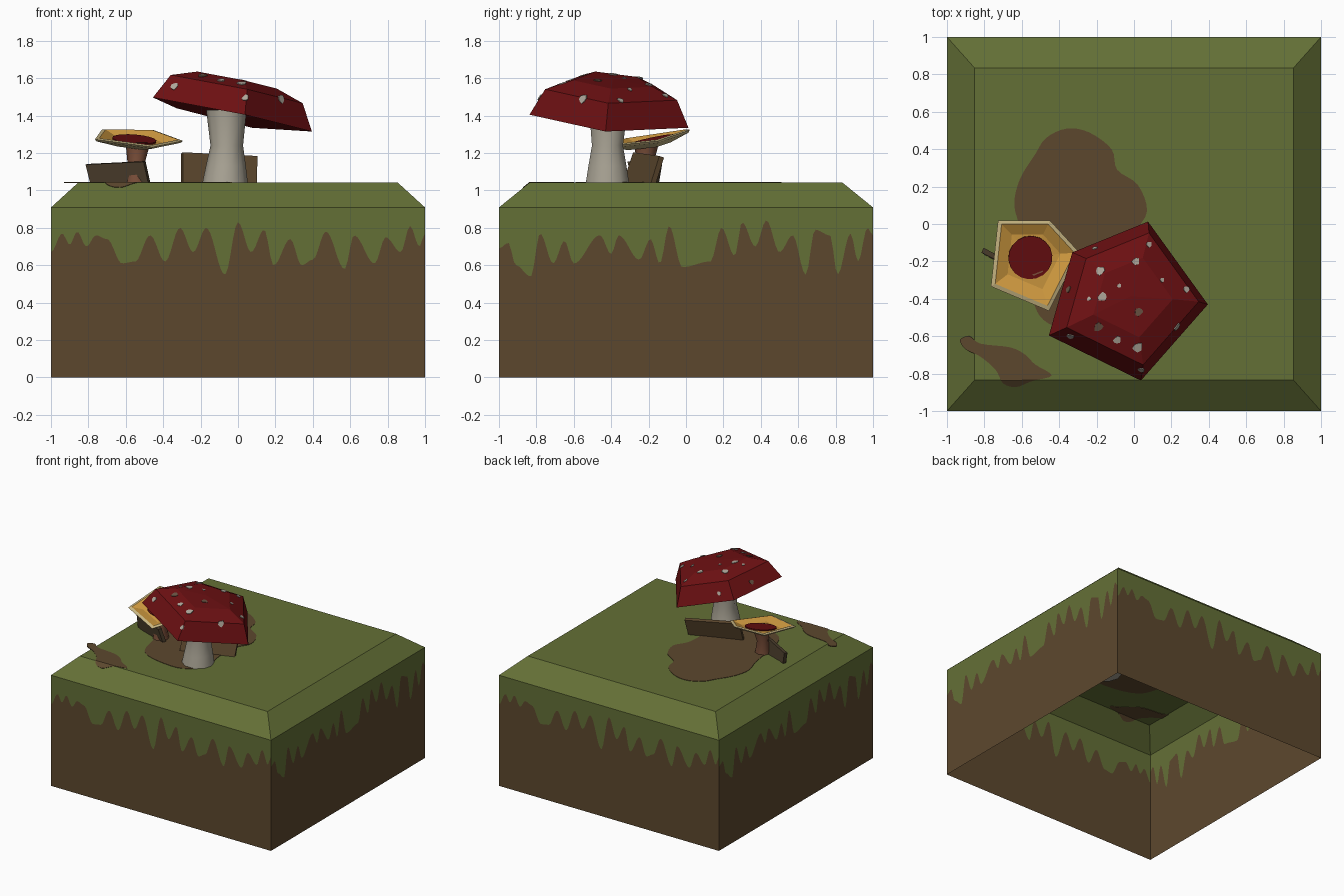
import bpy, bmesh, math
from mathutils import Vector
from mathutils.bvhtree import BVHTree

if "Cube" in bpy.data.objects:
    bpy.data.objects.remove(bpy.data.objects["Cube"])


def mat(name, r, g, b):
    m = bpy.data.materials.new(name)
    m.diffuse_color = (r, g, b, 1)
    m.use_nodes = True
    m.node_tree.nodes["Principled BSDF"].inputs["Base Color"].default_value = m.diffuse_color
    return m


GRASS = mat("grass green", .127, .162, .037)
SOIL = mat("soil brown", .108, .064, .027)
RED = mat("cap red", .15, .005, .006)
STEM = mat("stem grey", .40, .37, .30)
SPOT = mat("spot grey", .42, .38, .32)
DULL = mat("dull spot", .14, .085, .055)
ORANGE = mat("bowl orange", .68, .35, .055)
CREAM = mat("rim cream", .62, .50, .24)
STALK = mat("stalk rust", .19, .075, .04)
BARK = mat("bark brown", .07, .047, .025)


def finish(name, bm, mats, recalc=True):
    if recalc:
        bmesh.ops.recalc_face_normals(bm, faces=bm.faces[:])
    me = bpy.data.meshes.new(name)
    bm.to_mesh(me)
    bm.free()
    for m in mats:
        me.materials.append(m)
    ob = bpy.data.objects.new(name, me)
    bpy.context.scene.collection.objects.link(ob)
    return ob


def skin(bm, rings, mats_idx):
    """Join successive rings of points with quads; returns the vertex rings."""
    vr = [[bm.verts.new(p) for p in r] for r in rings]
    n = len(vr[0])
    for a, b, mi in zip(vr, vr[1:], mats_idx):
        for i in range(n):
            j = (i + 1) % n
            bm.faces.new((a[i], a[j], b[j], b[i])).material_index = mi
    return vr


def fan(bm, ring, p, mi=0):
    c = bm.verts.new(p)
    for i in range(len(ring)):
        bm.faces.new((ring[i], ring[(i + 1) % len(ring)], c)).material_index = mi


def solidify(ob, t, offset=0):
    m = ob.modifiers.new("thickness", 'SOLIDIFY')
    m.thickness = t
    m.offset = offset


# Ground block: open below, walls split along the dripping grass edge
TOP, RIM, TX, TY = 1.043, .909, .853, .835
# turning points of the grass edge, in hundredths (position, height)
FRONT = [(-100, 67), (-94, 77), (-90, 71), (-86, 78), (-81, 70), (-76, 76), (-70, 74),
         (-62, 61), (-55, 62), (-47, 76), (-39, 62), (-31, 80), (-24, 67), (-17, 80),
         (-7, 55), (0, 83), (7, 67), (14, 79), (19, 60), (28, 74), (34, 60), (40, 63),
         (47, 78), (57, 58), (62, 76), (73, 61), (79, 75), (87, 67), (92, 81), (97, 70), (100, 77)]
SIDE = [(-100, 69), (-95, 72), (-91, 60), (-83, 54), (-78, 77), (-71, 61), (-65, 73),
        (-60, 61), (-46, 76), (-40, 66), (-36, 76), (-25, 63), (-19, 74), (-14, 61),
        (-9, 81), (-2, 59), (13, 62), (19, 80), (26, 65), (30, 83), (37, 70), (43, 84),
        (50, 67), (57, 76), (64, 55), (69, 79), (77, 76), (81, 55), (88, 77), (92, 62),
        (97, 80), (100, 76)]


def edge_height(pts, u):
    u *= 100
    for (a, h), (b, k) in zip(pts, pts[1:]):
        if u <= b:
            t = (1 - math.cos(math.pi * max(0, u - a) / (b - a))) / 2
            return (h + (k - h) * t) / 100
    return pts[-1][1] / 100


bm = bmesh.new()
N = 150
for pts, place in ((FRONT, lambda u: (u, -1)), (SIDE, lambda u: (1, u)),
                   (FRONT, lambda u: (-u, 1)), (SIDE, lambda u: (-1, -u))):
    cols = []
    for i in range(N + 1):
        u = -1 + 2 * i / N
        x, y = place(u)
        cols.append([bm.verts.new((x, y, z)) for z in (0, edge_height(pts, u), RIM)])
    for a, b in zip(cols, cols[1:]):
        bm.faces.new((a[0], b[0], b[1], a[1])).material_index = 1
        bm.faces.new((a[1], b[1], b[2], a[2]))
corners = ((-1, -1), (1, -1), (1, 1), (-1, 1))
v = skin(bm, [[(x, y, RIM) for x, y in corners],
              [(x * TX, y * TY, TOP) for x, y in corners]], [0])
bm.faces.new(v[1])
finish("ground_block", bm, [GRASS, SOIL], False)


# Bare soil patches, folded over the front bevel
def patch(name, pts):
    bm = bmesh.new()
    n = len(pts)
    ring = []
    for i in range(n):  # smooth the outline
        p0, p1, p2, p3 = (Vector(pts[(i + k) % n]) for k in (-1, 0, 1, 2))
        for k in range(4):
            t = k / 4
            q = .5 * (2 * p1 + (p2 - p0) * t + (2 * p0 - 5 * p1 + 4 * p2 - p3) * t * t
                      + (3 * p1 - p0 - 3 * p2 + p3) * t ** 3)
            ring.append(bm.verts.new((q.x / 100, q.y / 100, TOP)))
    bm.faces.new(ring)
    bmesh.ops.bisect_plane(bm, geom=bm.verts[:] + bm.edges[:] + bm.faces[:],
                           plane_co=(0, -TY, 0), plane_no=(0, 1, 0))
    for w in bm.verts:
        if w.co.y < -TY:
            w.co.z -= (-TY - w.co.y) * (TOP - RIM) / (1 - TY)
    bmesh.ops.triangulate(bm, faces=bm.faces[:])
    solidify(finish(name, bm, [SOIL]), .006)


patch("soil_patch", [(-36, 51), (-24, 49), (-12, 40), (-9, 29), (2, 21), (7, 7), (1, -5),
                     (0, -22), (2, -45), (-10, -58), (-30, -58), (-46, -53), (-53, -44),
                     (-57, -25), (-60, -5), (-64, 10), (-61, 24), (-53, 37), (-47, 46)])
patch("soil_streak", [(-93, -62), (-88, -60), (-82, -64), (-66, -66), (-58, -70), (-53, -75),
                      (-44, -81), (-55, -84), (-63, -87), (-70, -85), (-74, -78),
                      (-82, -71), (-90, -67)])


# Stems: stacked circles, smooth shaded
def stem(name, rows, m, sides=10):
    bm = bmesh.new()
    rings = [[(x + r * math.cos(2 * math.pi * i / sides), y + r * math.sin(2 * math.pi * i / sides), z)
              for i in range(sides)] for x, y, z, r in rows]
    v = skin(bm, rings, [0] * len(rows))
    bm.faces.new(v[0])
    bm.faces.new(v[-1])
    for f in bm.faces:
        f.smooth = len(f.verts) == 4
    finish(name, bm, [m])


stem("large_stem", [(-.07, -.42, 1.02, .125), (-.065, -.42, 1.13, .107),
                    (-.06, -.42, 1.24, .087), (-.062, -.415, 1.43, .108)], STEM)
stem("small_stem", [(-.54, -.23, 1.02, .065), (-.545, -.22, 1.14, .045),
                    (-.535, -.21, 1.255, .066)], STALK, 8)

# Caps: tilted pentagon rims, scaled and lifted along the tilt normal
def levels(rim, normal, steps):
    c = sum((Vector(p) for p in rim), Vector()) / len(rim)
    n = Vector(normal).normalized()
    return c, n, [[c + (Vector(p) - c) * s + n * h for p in rim] for s, h in steps]


rim = [(-.455, -.596, 1.497), (.037, -.837, 1.405), (.395, -.43, 1.315),
       (.075, .013, 1.335), (-.33, -.152, 1.44)]
c, n, rings = levels(rim, (.2, .07, 1), [(1, 0), (.83, .14), (.5, .192)])
bm = bmesh.new()
v = skin(bm, rings, [0, 0])
fan(bm, v[-1], c + n * .2)
fan(bm, v[0], c + n * .03)
bmesh.ops.recalc_face_normals(bm, faces=bm.faces[:])
tree = BVHTree.FromBMesh(bm)
finish("large_cap", bm, [RED])

# Spots: thin plates dropped onto the cap (x, y, radius in hundredths, dull or not)
SPOTS = [(-21, -13, 1.6, 0), (1, -20, 2.2, 0), (8, -11, 1.8, 0), (-18, -25, 2.6, 0),
         (-35, -35, 2, 1), (-24, -40, 1.2, 0), (-17, -39, 2.6, 0), (-8, -33, 1.2, 0),
         (15, -30, 1.4, 0), (28, -35, 2, 0), (2.5, -47, 2.4, 1), (-19, -55, 2.6, 1),
         (-34, -60, 2.2, 0), (-9, -62, 2.2, 0), (2, -66, 2.8, 0), (23, -55, 2.6, 0),
         (4, -78, 2, 0)]
bm = bmesh.new()
for i, (x, y, r, dull) in enumerate(SPOTS):
    loc, nor, _, _ = tree.ray_cast(Vector((x / 100, y / 100, 3)), Vector((0, 0, -1)))
    if loc is None:
        continue
    a = nor.orthogonal().normalized()
    b = nor.cross(a)
    rr = [[loc + nor * h + (a * math.cos(k * math.pi / 4) + b * math.sin(k * math.pi / 4) * .85)
           * r / 100 * (1 + .15 * math.sin(k * 2.3 + i)) for k in range(8)] for h in (-.002, .004)]
    v = skin(bm, rr, [dull])
    bm.faces.new(v[1]).material_index = dull
finish("cap_spots", bm, [SPOT, DULL])

# Small bowl-shaped cap: cream outside, orange inside, red centre
rim = [(-.765, -.334, 1.273), (-.455, -.465, 1.232), (-.294, -.15, 1.265),
       (-.45, .02, 1.322), (-.727, .02, 1.326)]
c, n, rings = levels(rim, (.08, -.21, 1), [(.45, -.045), (.95, -.012), (1, 0), (.9, .005), (.6, -.02)])
bm = bmesh.new()
v = skin(bm, rings, [0, 0, 0, 1])
fan(bm, v[-1], c - n * .02, 1)
fan(bm, v[0], c - n * .045)
finish("small_cap", bm, [CREAM, ORANGE])
bm = bmesh.new()
a = n.orthogonal().normalized()
b = n.cross(a)
mid = c + Vector((-.015, 0, 0)) - n * .012
v = skin(bm, [[mid + n * h + (a * math.cos(k * math.pi / 9) + b * math.sin(k * math.pi / 9)) * .118
               for k in range(18)] for h in (-.005, .003)], [0])
bm.faces.new(v[1])
finish("small_cap_centre", bm, [RED])


# Bark chips leaning in the ground
def chip(name, pts, m):
    bm = bmesh.new()
    bm.faces.new([bm.verts.new(p) for p in pts])
    solidify(finish(name, bm, [m]), .028)


chip("bark_chip_left", [(-.78, -.16, 1.02), (-.47, -.27, 1.02), (-.50, -.30, 1.155), (-.81, -.14, 1.14)], BARK)
chip("bark_chip_right", [(-.30, -.33, 1.02), (.095, -.18, 1.02), (.10, -.13, 1.18), (-.30, -.27, 1.20)], SOIL)
